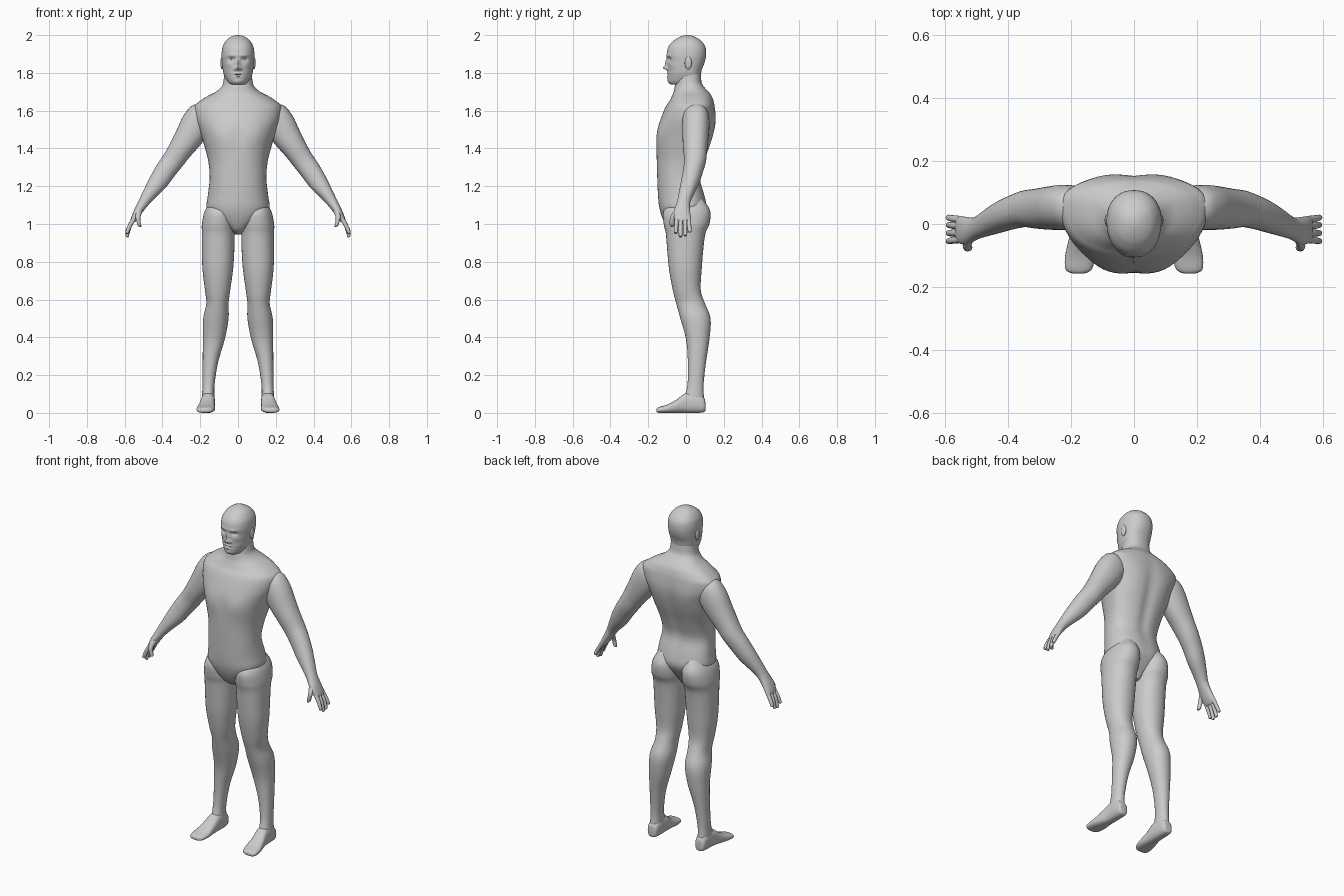
import bpy, bmesh
from math import sin, cos, pi, radians, exp, copysign
from mathutils import Vector


def spline(rows, k):
    """Catmull-Rom through rows of numbers, k steps per span."""
    pts = [rows[0]] + list(rows) + [rows[-1]]
    out = []
    for i in range(1, len(pts) - 2):
        p0, p1, p2, p3 = pts[i - 1:i + 3]
        for s in range(k):
            t = s / k
            out.append([0.5 * (2 * b + (c - a) * t + (2 * a - 5 * b + 4 * c - d) * t * t
                               + (3 * b - a - 3 * c + d) * t ** 3)
                        for a, b, c, d in zip(p0, p1, p2, p3)])
    return out + [list(rows[-1])]


def finish(bm, name, mirror):
    bmesh.ops.recalc_face_normals(bm, faces=bm.faces)
    me = bpy.data.meshes.new(name)
    bm.to_mesh(me)
    bm.free()
    ob = bpy.data.objects.new(name, me)
    bpy.context.collection.objects.link(ob)
    bpy.ops.object.select_all(action='DESELECT')
    ob.select_set(True)
    bpy.context.view_layer.objects.active = ob
    bpy.ops.object.shade_smooth_by_angle(angle=radians(45))
    if mirror:
        ob.modifiers.new("Mirror", 'MIRROR').use_mirror_merge = False
    return ob


def loft(name, rings, n=32, k=4, power=2.0, mirror=False, sculpt=()):
    """Rings: x, y, z, half width, front depth, back depth, tilt, pitch (degrees).
    Sculpt: side, |x|, z, x radius, z radius, y push."""
    bm = bmesh.new()
    loops = []
    for x, y, z, a, f, b, tilt, pitch in spline(rings, k):
        u = Vector((cos(radians(tilt)), 0, sin(radians(tilt))))
        v = Vector((0, cos(radians(pitch)), sin(radians(pitch))))
        loop = []
        for i in range(n):
            t = 2 * pi * i / n
            c = copysign(abs(cos(t)) ** (2 / power), cos(t))
            s = copysign(abs(sin(t)) ** (2 / power), sin(t))
            p = Vector((x, y, z)) + u * a * c + v * s * (b if s > 0 else f)
            push = 0
            for side, sx, sz, rx, rz, dy in sculpt:
                if side * s > 0:
                    push += dy * min(1, abs(s) * 1.5) * exp(
                        -((abs(p.x) - sx) / rx) ** 2 - ((p.z - sz) / rz) ** 2)
            p.y += push
            loop.append(bm.verts.new(p))
        loops.append(loop)
    for l0, l1 in zip(loops, loops[1:]):
        for i in range(n):
            j = (i + 1) % n
            bm.faces.new((l0[i], l0[j], l1[j], l1[i]))
    bm.faces.new(loops[0])
    bm.faces.new(loops[-1])
    return finish(bm, name, mirror)


def body(rows):
    """Level rings from z, x, half width, widest y, front y, back y."""
    return [(x, m, z, a, m - f, b - m, 0, 0) for z, x, a, m, f, b in rows]


def ellipsoid(name, loc, size):
    bm = bmesh.new()
    bmesh.ops.create_uvsphere(bm, u_segments=20, v_segments=12, radius=1)
    bmesh.ops.scale(bm, vec=size, verts=bm.verts)
    bmesh.ops.translate(bm, vec=loc, verts=bm.verts)
    return finish(bm, name, True)


def digit(name, pts, r):
    """Tapered finger with a rounded tip."""
    rings = [(*p, s * r, s * r, s * r, 25, 0)
             for p, s in zip(pts, (1.1, 1.05, 0.9))]
    a, b = Vector(pts[-2]), Vector(pts[-1])
    d = (b - a).normalized() * r
    for o, s in ((0.5, 0.65), (0.75, 0.15)):
        rings.append((*(b + d * o), s * r, s * r, s * r, 25, 0))
    return loft(name, rings, n=12, k=3, mirror=True)


# Torso from crotch to neck
loft("torso", body([
    (.945, 0, .015, 0, -.05, .03), (.97, 0, .05, 0, -.09, .045),
    (1.02, 0, .12, 0, -.12, .08), (1.08, 0, .165, 0, -.14, .11),
    (1.15, 0, .160, 0, -.148, .10), (1.24, 0, .150, -.02, -.152, .078),
    (1.33, 0, .157, 0, -.155, .10), (1.42, 0, .180, .02, -.156, .13),
    (1.50, 0, .205, .03, -.150, .15), (1.56, 0, .228, .05, -.133, .157),
    (1.62, 0, .232, .06, -.108, .153), (1.65, 0, .203, .06, -.088, .147),
    (1.675, 0, .165, .06, -.075, .138), (1.70, 0, .118, .05, -.065, .12),
    (1.725, 0, .089, .03, -.06, .097), (1.75, 0, .078, .02, -.055, .083),
    (1.80, 0, .072, .02, -.05, .078)]),
    n=64, power=2.25, sculpt=[
        (-1, .09, 1.46, .07, .06, -.008), (-1, 0, 1.46, .02, .08, .004),
        (1, 0, 1.38, .03, .2, -.012), (1, .10, 1.50, .06, .09, .006)])

# Legs
loft("legs", body([(z, x, a, (f + b) / 2, f, b) for z, x, a, f, b in [
    (1.13, .092, .045, -.06, .09), (1.07, .098, .078, -.118, .128),
    (1.0, .102, .089, -.118, .124), (.95, .104, .087, -.107, .103),
    (.87, .105, .086, -.10, .092), (.76, .107, .081, -.09, .083),
    (.65, .108, .067, -.07, .078), (.58, .109, .059, -.052, .10),
    (.50, .117, .067, -.03, .130), (.39, .128, .058, 0, .124),
    (.27, .146, .041, .010, .106), (.15, .156, .032, .008, .093),
    (.08, .158, .033, -.01, .095), (.03, .158, .033, -.02, .098)]]),
    n=36, power=2.15, mirror=True)

# Feet, lofted from heel to toe
loft("feet", [(x, y, top / 2, a, top / 2 - low, top / 2, 0, 90)
              for x, y, a, low, top in [
    (.158, .103, .014, .015, .05), (.158, .096, .029, .004, .08),
    (.158, .06, .035, 0, .105), (.159, .0, .037, 0, .105),
    (.165, -.05, .042, 0, .070), (.170, -.10, .048, 0, .044),
    (.175, -.14, .043, 0, .032), (.176, -.153, .030, .003, .026),
    (.176, -.157, .016, .008, .02)]],
    n=28, power=2.5, mirror=True)

# Arms with palms
loft("arms", [
    (.165, .06, 1.60, .045, .05, .04, 52, 0),
    (.190, .06, 1.57, .078, .075, .06, 46, 0),
    (.225, .058, 1.52, .083, .077, .066, 39, 0),
    (.265, .055, 1.455, .074, .073, .064, 37, 0),
    (.305, .052, 1.395, .064, .067, .060, 37, 0),
    (.345, .048, 1.335, .058, .058, .058, 37, 0),
    (.385, .038, 1.28, .055, .054, .052, 37, 0),
    (.425, .023, 1.22, .050, .050, .047, 37, 0),
    (.465, .006, 1.165, .038, .044, .038, 36, 0),
    (.500, -.012, 1.113, .028, .037, .034, 32, 0),
    (.530, -.020, 1.065, .022, .045, .042, 27, 0),
    (.552, -.018, 1.025, .016, .043, .044, 25, 0),
    (.559, -.018, 1.010, .009, .036, .037, 25, 0)],
    n=32, power=2.15, mirror=True)

# Fingers and thumb
for name, y0, y1, z in (("index_fingers", -.049, -.054, .956), ("middle_fingers", -.028, -.029, .938),
                        ("ring_fingers", -.006, -.003, .943), ("little_fingers", .014, .02, .962)):
    digit(name, [(.550, y0, 1.03), (.573, (y0 + y1) / 2, .99), (.587, y1, z)], .0105)
digit("thumbs", [(.520, -.045, 1.075), (.530, -.070, 1.035), (.523, -.074, .995)], .0135)

# Head with sculpted face
loft("head", body([
    (1.738, 0, .036, 0, -.072, .05), (1.742, 0, .047, 0, -.086, .06),
    (1.757, 0, .060, .005, -.094, .07), (1.79, 0, .075, .01, -.096, .078),
    (1.82, 0, .081, .01, -.096, .085), (1.86, 0, .085, .01, -.098, .10),
    (1.90, 0, .087, .01, -.102, .107), (1.94, 0, .081, .01, -.092, .102),
    (1.97, 0, .064, .01, -.066, .080), (1.987, 0, .044, .01, -.040, .055),
    (1.997, 0, .022, .01, -.014, .032), (2.0, 0, .005, .01, .004, .016)]),
    n=80, k=7, power=2.2, sculpt=[
        (-1, 0, 1.850, .011, .022, -.014), (-1, 0, 1.826, .013, .010, -.022),
        (-1, .015, 1.820, .008, .008, -.008), (-1, .034, 1.873, .016, .010, .013),
        (-1, .030, 1.892, .024, .008, -.005), (-1, .050, 1.843, .018, .015, -.004),
        (-1, 0, 1.796, .024, .005, -.006), (-1, 0, 1.780, .020, .006, -.006),
        (-1, 0, 1.788, .024, .003, .005), (-1, 0, 1.757, .020, .012, -.004)])

# Eyes and ears
ellipsoid("eyes", (.034, -.071, 1.872), (.014, .012, .009))
ellipsoid("ears", (.084, .012, 1.853), (.009, .019, .034))
